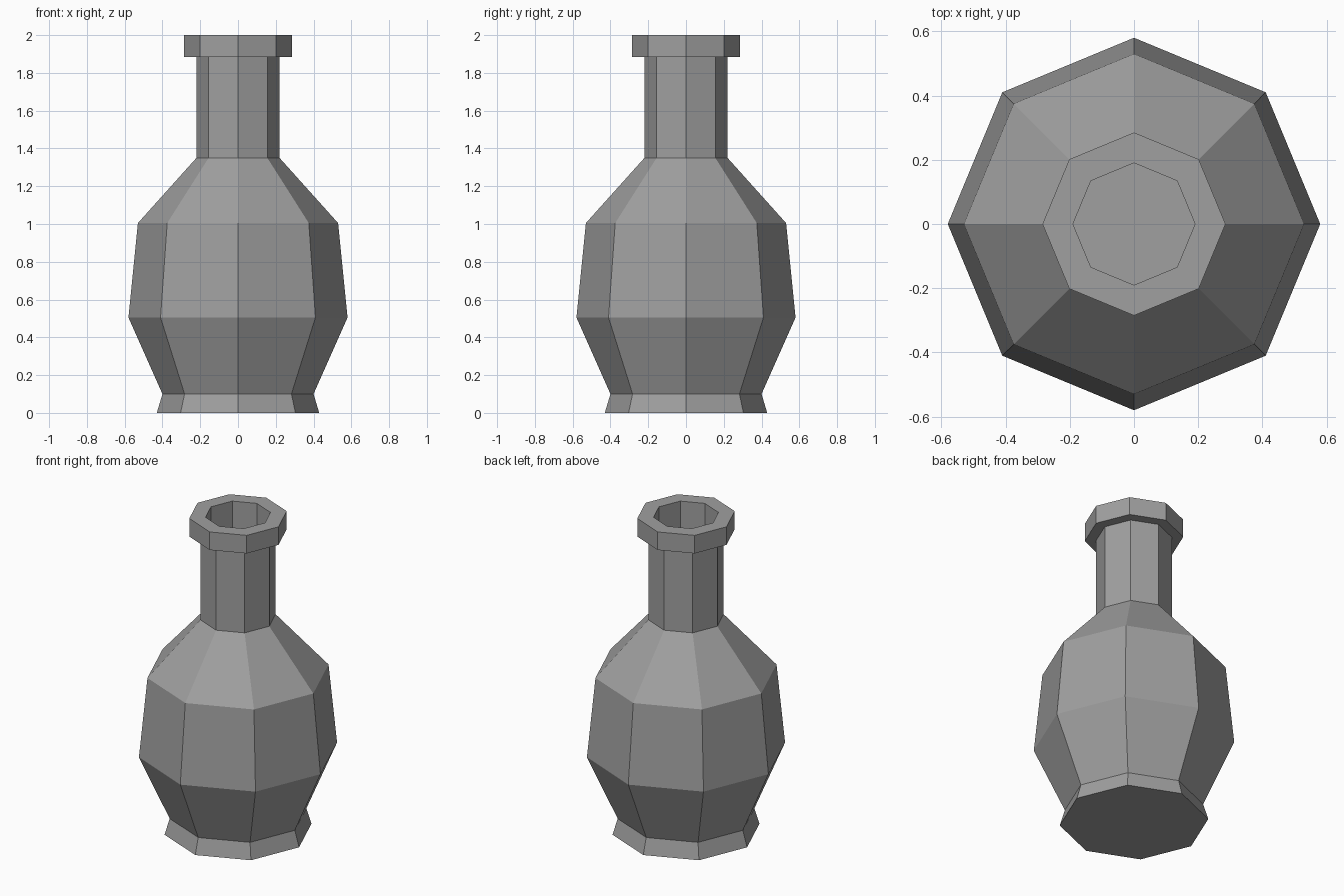
import bpy
import bmesh
from math import cos, sin, tau

SIDES = 8

default = bpy.data.objects.get("Cube")
if default:
    bpy.data.objects.remove(default, do_unlink=True)

# Plain grey material
grey = bpy.data.materials.new("grey")
grey.use_nodes = True
colour = (0.35, 0.35, 0.35, 1)
grey.diffuse_color = colour
grey.node_tree.nodes["Principled BSDF"].inputs["Base Color"].default_value = colour


def lathe(name, profile, material):
    """Turn a (radius, height) profile into a closed, flat-faced vessel."""
    bm = bmesh.new()
    rings = [[bm.verts.new((r * cos(tau * i / SIDES), r * sin(tau * i / SIDES), z))
              for i in range(SIDES)] for r, z in profile]
    for low, high in zip(rings, rings[1:]):
        for i in range(SIDES):
            j = (i + 1) % SIDES
            bm.faces.new((low[i], low[j], high[j], high[i]))
    bm.faces.new(rings[0][::-1])   # underside
    bm.faces.new(rings[-1])        # floor inside the neck
    bmesh.ops.recalc_face_normals(bm, faces=bm.faces)
    mesh = bpy.data.meshes.new(name)
    bm.to_mesh(mesh)
    bm.free()
    mesh.materials.append(material)
    obj = bpy.data.objects.new(name, mesh)
    bpy.context.collection.objects.link(obj)
    return obj


# Flared foot, belly and shoulder
foot = [(0.43, 0), (0.40, 0.10)]
belly = [(0.58, 0.505), (0.53, 1.005)]
# Straight neck with an overhanging lip
neck = [(0.22, 1.35), (0.22, 1.885)]
lip = [(0.285, 1.885), (0.285, 2)]
# Hollow inside the neck
hollow = [(0.19, 2), (0.19, 1.35)]

lathe("bottle", foot + belly + neck + lip + hollow, grey)
